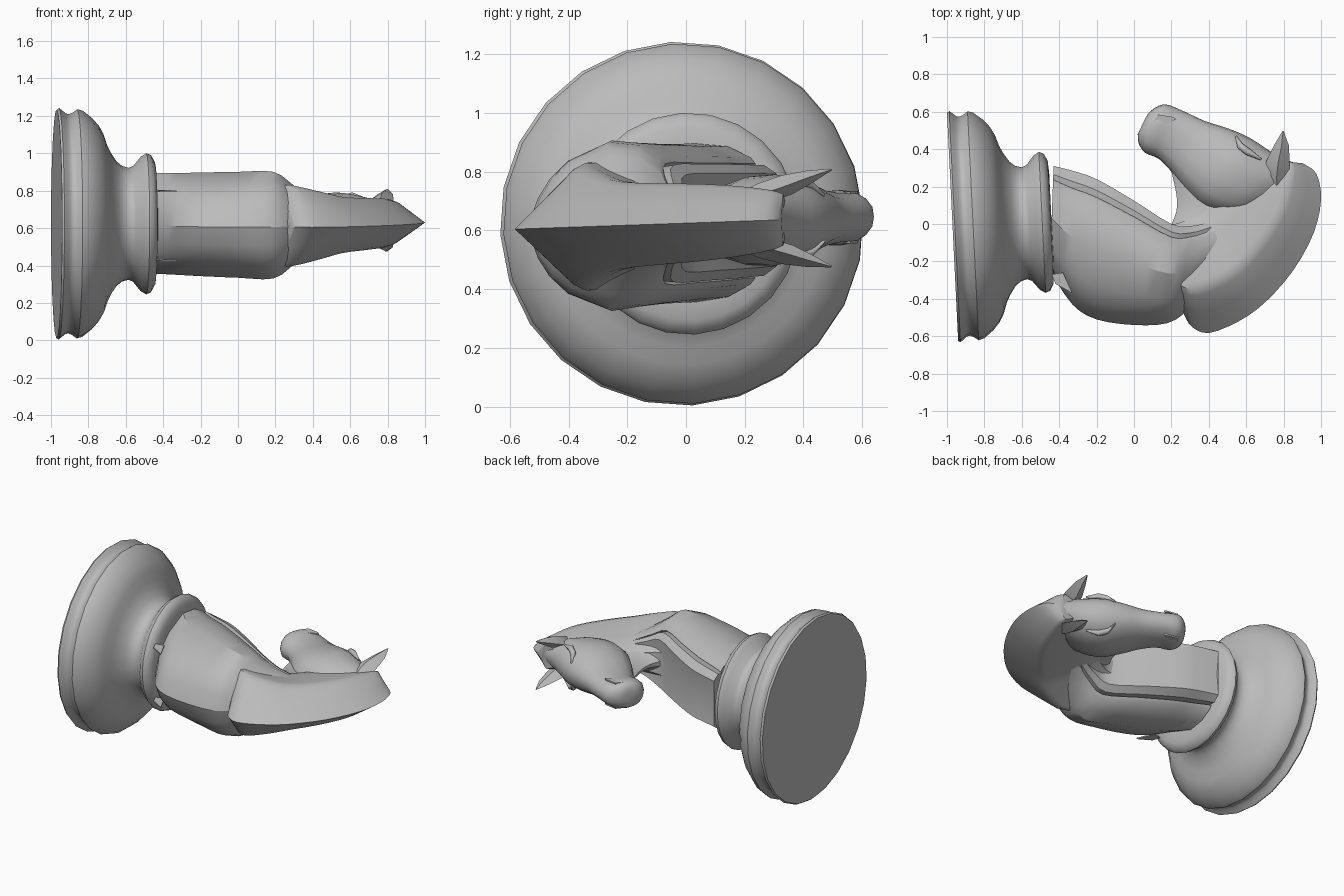
import bpy, bmesh, math
from mathutils import Matrix

cube = bpy.data.objects.get("Cube")
if cube:
    bpy.data.objects.remove(cube, do_unlink=True)

# One stone grey for the whole piece
grey = bpy.data.materials.new("stone grey")
grey.use_nodes = True
grey.diffuse_color = (0.5, 0.5, 0.5, 1)
grey.node_tree.nodes["Principled BSDF"].inputs["Base Color"].default_value = (0.5, 0.5, 0.5, 1)


def mid(y):
    """Height of the slightly tilted symmetry plane."""
    return 0.625 + 0.035 * y


def skin(name, rings, angle=35):
    """Join equal-sized closed rings into a capped solid."""
    bm = bmesh.new()
    vs = [[bm.verts.new(p) for p in ring] for ring in rings]
    n = len(rings[0])
    for a, b in zip(vs, vs[1:]):
        for i in range(n):
            j = (i + 1) % n
            bm.faces.new((a[i], a[j], b[j], b[i]))
    caps = [bm.faces.new(vs[0]), bm.faces.new(vs[-1])]
    bmesh.ops.triangulate(bm, faces=caps)
    bmesh.ops.recalc_face_normals(bm, faces=bm.faces)
    me = bpy.data.meshes.new(name)
    bm.to_mesh(me)
    bm.free()
    me.materials.append(grey)
    ob = bpy.data.objects.new(name, me)
    bpy.context.collection.objects.link(ob)
    bpy.ops.object.select_all(action='DESELECT')
    ob.select_set(True)
    bpy.context.view_layer.objects.active = ob
    bpy.ops.object.shade_smooth_by_angle(angle=math.radians(angle))
    return ob


def smooth_path(rows, steps=3):
    """Catmull-Rom interpolation between rows of numbers."""
    out = []
    for i in range(len(rows) - 1):
        p0, p1 = rows[max(i - 1, 0)], rows[i]
        p2, p3 = rows[i + 1], rows[min(i + 2, len(rows) - 1)]
        for k in range(steps):
            t = k / steps
            out.append([0.5 * (2 * b + (c - a) * t + (2 * a - 5 * b + 4 * c - d) * t * t
                               + (3 * b - a - 3 * c + d) * t ** 3)
                        for a, b, c, d in zip(p0, p1, p2, p3)])
    return out + [list(rows[-1])]


def loft(name, stations, section, angle=35):
    """Stations: outer x, y, inner x, y, half width. Section: depth, width share."""
    full = [(s, k) for s, k in section] + [(s, -k) for s, k in section[-2:0:-1]]
    rings = []
    for ax, ay, bx, by, w in smooth_path(stations):
        ring = []
        for s, k in full:
            y = ay + (by - ay) * s
            ring.append((ax + (bx - ax) * s, y, mid(y) + k * w))
        rings.append(ring)
    return skin(name, rings, angle)


# Turned base, lying on its rim
profile = [(0, 0.612), (0.012, 0.62), (0.03, 0.606), (0.048, 0.591), (0.065, 0.587),
           (0.085, 0.596), (0.11, 0.614), (0.14, 0.605), (0.19, 0.565), (0.225, 0.525),
           (0.25, 0.48), (0.27, 0.42), (0.29, 0.38), (0.32, 0.335), (0.35, 0.31),
           (0.385, 0.3), (0.41, 0.31), (0.45, 0.36), (0.48, 0.378), (0.505, 0.368),
           (0.525, 0.33), (0.53, 0.26)]
turns = [2 * math.pi * i / 24 + 0.06 for i in range(24)]
base = skin("base", [[(t, r * math.cos(a), r * math.sin(a)) for a in turns] for t, r in profile], 50)
base.data.transform(Matrix.Translation((-0.97, -0.015, 0.623)) @ Matrix.Rotation(math.radians(2.8), 4, 'Z'))

# Chest with a flat front panel set off by narrow slits
loft("chest", [(-0.45, -0.25, -0.43, 0.31, 0.27), (-0.33, -0.43, -0.33, 0.285, 0.272),
               (-0.2, -0.51, -0.2, 0.24, 0.277), (0, -0.54, 0, 0.125, 0.283),
               (0.18, -0.53, 0.2, 0.0, 0.285), (0.29, -0.46, 0.31, -0.01, 0.21),
               (0.37, -0.38, 0.4, 0.01, 0.15), (0.47, -0.25, 0.5, 0.04, 0.1)],
     [(0, 0), (0.06, 0.35), (0.13, 0.57), (0.24, 0.78), (0.5, 1), (0.7, 0.95),
      (0.84, 0.8), (0.87, 0.72), (0.84, 0.68), (0.92, 0.7), (1, 0.58), (0.97, 0)], 28)

# Arched neck with a sharp crest
loft("neck", [(0.27, -0.49, 0.12, 0.0, 0.2), (0.31, -0.55, 0.17, 0.0, 0.222),
              (0.4, -0.583, 0.22, 0.0, 0.212), (0.56, -0.52, 0.28, 0.02, 0.182),
              (0.7, -0.42, 0.35, 0.05, 0.153), (0.85, -0.25, 0.42, 0.12, 0.142),
              (0.96, -0.05, 0.5, 0.2, 0.134), (1.0, 0.13, 0.55, 0.25, 0.122),
              (0.975, 0.27, 0.65, 0.31, 0.105), (0.9, 0.325, 0.74, 0.34, 0.09)],
     [(0, 0), (0.18, 0.48), (0.34, 0.9), (0.4, 0.98), (0.46, 0.97), (0.6, 0.85), (0.75, 0.74),
      (0.9, 0.6), (1, 0.35), (1, 0)])

# Head from poll to muzzle
loft("head", [(0.9, 0.31, 0.66, 0.07, 0.08), (0.76, 0.37, 0.53, 0.05, 0.135),
              (0.62, 0.46, 0.38, 0.09, 0.155), (0.5, 0.512, 0.27, 0.19, 0.128),
              (0.38, 0.55, 0.2, 0.28, 0.1), (0.25, 0.61, 0.13, 0.35, 0.088),
              (0.16, 0.64, 0.06, 0.38, 0.094), (0.09, 0.605, 0.025, 0.43, 0.078),
              (0.06, 0.565, 0.02, 0.48, 0.04)],
     [(0, 0), (0.02, 0.35), (0.1, 0.65), (0.25, 0.92), (0.42, 1), (0.62, 0.98),
      (0.82, 0.82), (0.96, 0.45), (1, 0)], 45)

# Thin throat web between jaw and neck
loft("throat", [(0.3, 0.27, 0.2, 0.28, 0.03), (0.42, 0.15, 0.228, 0.15, 0.045),
                (0.42, 0.06, 0.225, 0.06, 0.06), (0.4, -0.04, 0.19, -0.02, 0.09)],
     [(0, 0), (0.1, 1), (0.7, 0.8), (1, 0.2), (1, 0)])


def plate(name, outline, side, z0, z1):
    """Flat polygon given a thickness on one side of the body."""
    skin(name, [[(x, y, mid(y) + side * z) for x, y in outline] for z in (z0, z1)])


for side, label in ((1, "right"), (-1, "left")):
    # Leaf-shaped ear, cupped toward the face
    rings = []
    for x, y, z, w, d in ((0.765, 0.2, 0.07, 0.045, 0.03), (0.762, 0.26, 0.09, 0.07, 0.036),
                          (0.77, 0.34, 0.115, 0.062, 0.036), (0.788, 0.42, 0.142, 0.04, 0.022),
                          (0.797, 0.495, 0.165, 0.004, 0.003)):
        c = mid(y) + side * z
        rings.append([(x - w, y, c), (x, y - d * 0.4, c + side * d),
                      (x + w, y, c), (x, y + d * 0.6, c - side * d * 0.8)])
    skin(label + "_ear", rings, 40)

    # Brow ridge over the eye
    rings = []
    for x, y, z, r in ((0.545, 0.47, 0.08, 0.006), (0.565, 0.42, 0.118, 0.018),
                       (0.61, 0.385, 0.133, 0.02), (0.68, 0.345, 0.12, 0.006)):
        c = mid(y) + side * z
        rings.append([(x + r * 0.7 * math.cos(a), y + r * 0.7 * math.cos(a), c + r * math.sin(a))
                      for a in [i * math.pi / 4 for i in range(8)]])
    skin(label + "_brow", rings, 50)

    # Nostril rim
    plate(label + "_nostril", [(0.1, 0.545), (0.13, 0.585), (0.21, 0.572), (0.225, 0.56), (0.17, 0.535)],
          side, 0.08, 0.089)

    # Loose tabs where the chest meets the base
    plate(label + "_tab", [(-0.43, 0.11), (-0.38, 0.08), (-0.29, 0.0), (-0.28, -0.07), (-0.43, 0.0)],
          side, 0.252, 0.26)
    plate(label + "_back_tab", [(-0.44, -0.27), (-0.38, -0.26), (-0.33, -0.37), (-0.42, -0.32)],
          side, 0.18, 0.188)
